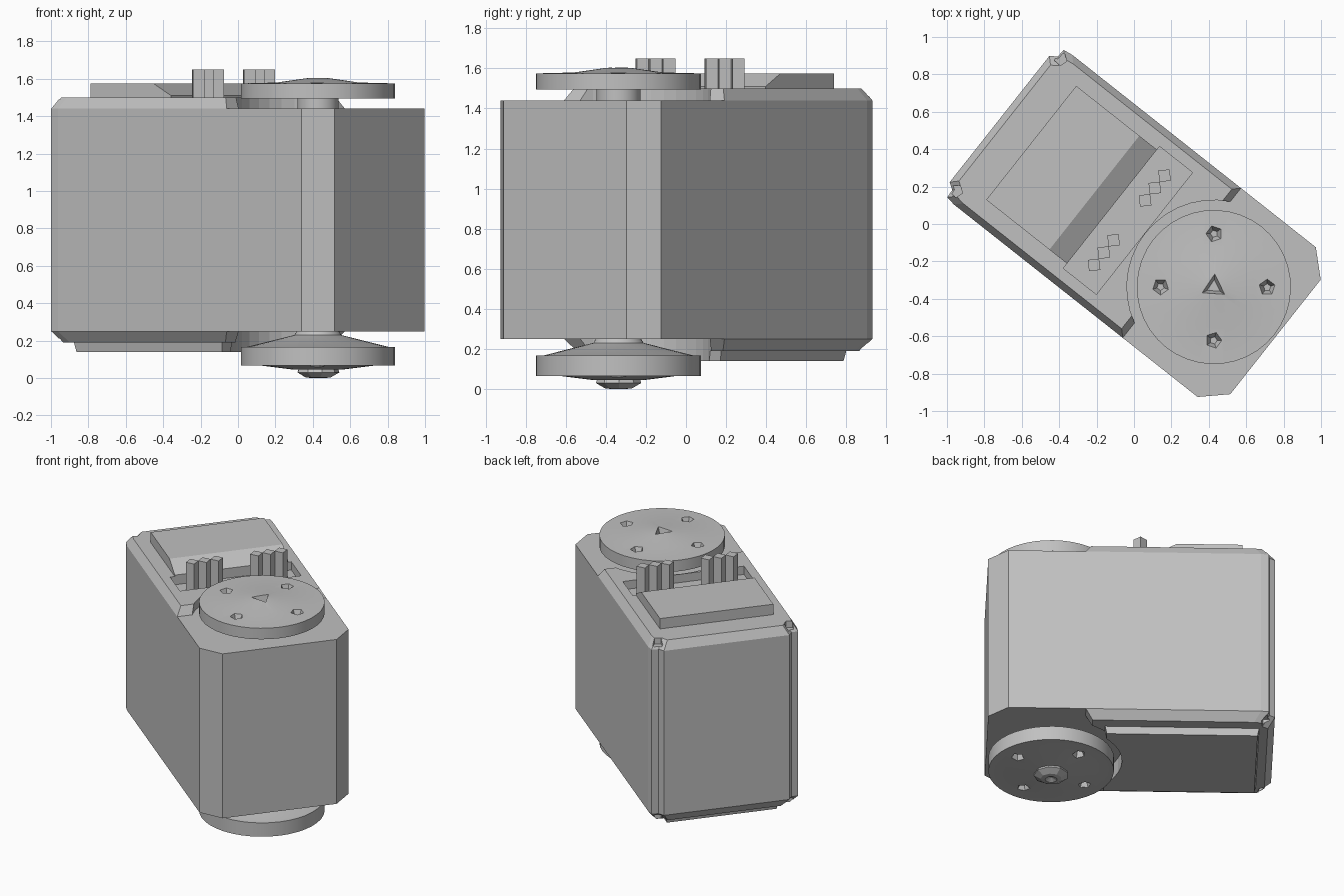
import bpy, bmesh, math
from mathutils import Matrix

cube = bpy.data.objects.get("Cube")
if cube:
    bpy.data.objects.remove(cube)

# Parts are laid out along x (drive end +x), then turned on the ground
TURN = Matrix.Rotation(math.radians(-38.3), 4, 'Z')
AXIS = 0.544      # drive shaft position
DISC = 0.412      # horn disc radius

grey = bpy.data.materials.new("plastic_grey")
grey.use_nodes = True
shade = (0.53, 0.53, 0.53, 1)
grey.diffuse_color = shade
grey.node_tree.nodes["Principled BSDF"].inputs["Base Color"].default_value = shade


def finish(name, bm):
    bmesh.ops.recalc_face_normals(bm, faces=bm.faces)
    bm.transform(TURN)
    mesh = bpy.data.meshes.new(name)
    bm.to_mesh(mesh)
    bm.free()
    mesh.materials.append(grey)
    ob = bpy.data.objects.new(name, mesh)
    bpy.context.collection.objects.link(ob)
    return ob


def activate(ob):
    bpy.ops.object.select_all(action='DESELECT')
    bpy.context.view_layer.objects.active = ob
    ob.select_set(True)


def mirrored(half):
    """Close a half outline by mirroring it across the long axis."""
    return half + [(x, -y) for x, y in reversed(half)]


def prism(name, outline, z0, z1, in0=0.0, in1=0.0):
    """Extrude an outline, pulling either end inwards for sloped sides."""
    bm = bmesh.new()
    mid = (min(p[0] for p in outline) + max(p[0] for p in outline)) / 2
    rings = []
    for z, d in ((z0, in0), (z1, in1)):
        rings.append([bm.verts.new((x - math.copysign(d, x - mid),
                                    y - math.copysign(d, y) - 0.005, z))
                      for x, y in outline])
    a, b = rings
    n = len(outline)
    bm.faces.new(a)
    bm.faces.new(b)
    for i in range(n):
        j = (i + 1) % n
        bm.faces.new((a[i], a[j], b[j], b[i]))
    return finish(name, bm)


def cone(name, x, y, z, depth, r1, r2, sides, spin=0.0):
    bm = bmesh.new()
    place = Matrix.Translation((x, y, z)) @ Matrix.Rotation(spin, 4, 'Z')
    bmesh.ops.create_cone(bm, cap_ends=True, segments=sides, radius1=r1,
                          radius2=r2, depth=depth, matrix=place)
    return finish(name, bm)


def lathe(name, profile, sides):
    """Spin a radius/height profile about the drive shaft."""
    bm = bmesh.new()
    vs = [bm.verts.new((AXIS + r, 0, z)) for r, z in profile]
    es = [bm.edges.new(pair) for pair in zip(vs, vs[1:])]
    bmesh.ops.spin(bm, geom=vs + es, cent=(AXIS, 0, 0), axis=(0, 0, 1),
                   angle=math.tau, steps=sides)
    bmesh.ops.remove_doubles(bm, verts=bm.verts, dist=0.0005)
    return finish(name, bm)


def cut(ob, cutters):
    activate(ob)
    for c in cutters:
        c.hide_render = True
        mod = ob.modifiers.new("cut", 'BOOLEAN')
        mod.operation = 'DIFFERENCE'
        mod.solver = 'EXACT'
        mod.object = c
        bpy.ops.object.modifier_apply(modifier=mod.name)
        bpy.data.objects.remove(c)


def smooth(ob):
    activate(ob)
    bpy.ops.object.shade_smooth_by_angle(angle=math.radians(30))


def shaft_clearance(z):
    return cone("shaft_cutter", AXIS, 0, z, 0.3, 0.465, 0.465, 40)


def corner_sockets(z):
    return [cone("socket_cutter", -0.855, s * 0.45, z, 0.09, 0.035, 0.035, 5)
            for s in (-1, 1)]


# Main casing with chamfered corners and a groove down each rear corner
rear = [(-0.912, 0.43), (-0.875, 0.455), (-0.872, 0.502), (-0.82, 0.51)]
prism("casing", mirrored(rear + [(0.84, 0.51), (0.968, 0.39)]), 0.25, 1.44)

# Raised covers over the rear of the casing, hollowed around the horns
cover = mirrored(rear + [(0.33, 0.51)])
top = prism("top_cover", cover, 1.44, 1.5, 0, 0.035)
pocket = prism("pocket_cutter", mirrored([(-0.15, 0.415), (0.075, 0.415)]), 1.3, 1.6)
cut(top, [shaft_clearance(1.45), pocket] + corner_sockets(1.5))
bottom = prism("bottom_cover", cover, 0.19, 0.25, 0.045, 0)
cut(bottom, [shaft_clearance(0.2)] + corner_sockets(0.19))
plate = prism("bottom_plate", mirrored([(-0.81, 0.385), (0.2, 0.385)]),
              0.14, 0.19, 0.01, 0)
cut(plate, [shaft_clearance(0.2)])

# Top pad with a ramp falling towards the pins
bm = bmesh.new()
side = [(-0.70, 1.495), (-0.70, 1.575), (-0.27, 1.575), (-0.15, 1.51), (-0.15, 1.495)]
face = bm.faces.new([bm.verts.new((x, -0.388, z)) for x, z in side])
ext = bmesh.ops.extrude_face_region(bm, geom=[face], use_keep_orig=True)
bmesh.ops.translate(bm, vec=(0, 0.776, 0),
                    verts=[g for g in ext["geom"] if isinstance(g, bmesh.types.BMVert)])
finish("top_pad", bm)

# Two rows of three connector pins
for s in (-1, 1):
    for i in (-1, 0, 1):
        cone("connector_pin", -0.032, s * 0.22 + i * 0.084, 1.545, 0.21,
             0.043, 0.043, 4)


def horn_holes(z, outer_up):
    small, big = 0.02, 0.056
    r1, r2 = (small, big) if outer_up else (big, small)
    turn = math.radians(45)
    holes = []
    for k in range(4):
        a = turn + k * math.pi / 2 + math.radians(-4)
        # undo the ground turn so the holes fall on the world axes
        a += math.radians(-3)
        holes.append(cone("hole_cutter", AXIS + 0.285 * math.cos(a),
                          0.285 * math.sin(a), z, 0.08, r1, r2, 5, a))
    return holes


# Top horn: hub, disc, shallow dome and shaft socket
top_horn = lathe("top_horn", [(0, 1.435), (0.11, 1.435), (0.11, 1.495), (DISC, 1.495),
                              (DISC, 1.575), (0.22, 1.58), (0.06, 1.603), (0, 1.605)], 40)
cut(top_horn, horn_holes(1.565, True) +
    [cone("socket_cutter", AXIS, 0, 1.59, 0.08, 0.04, 0.085, 3, 0.6)])
smooth(top_horn)

# Bottom horn: tapered back, disc and faceted screw
low_horn = lathe("bottom_horn", [(0, 0.255), (0.11, 0.255), (0.125, 0.23), (0.38, 0.166),
                                 (DISC, 0.166), (DISC, 0.066), (0.3, 0.066),
                                 (0.13, 0.045), (0, 0.045)], 40)
cut(low_horn, horn_holes(0.075, False))
smooth(low_horn)
screw = lathe("horn_screw", [(0, 0.06), (0.105, 0.06), (0.115, 0.03), (0.07, 0.004),
                             (0.04, 0), (0, 0.02)], 9)
